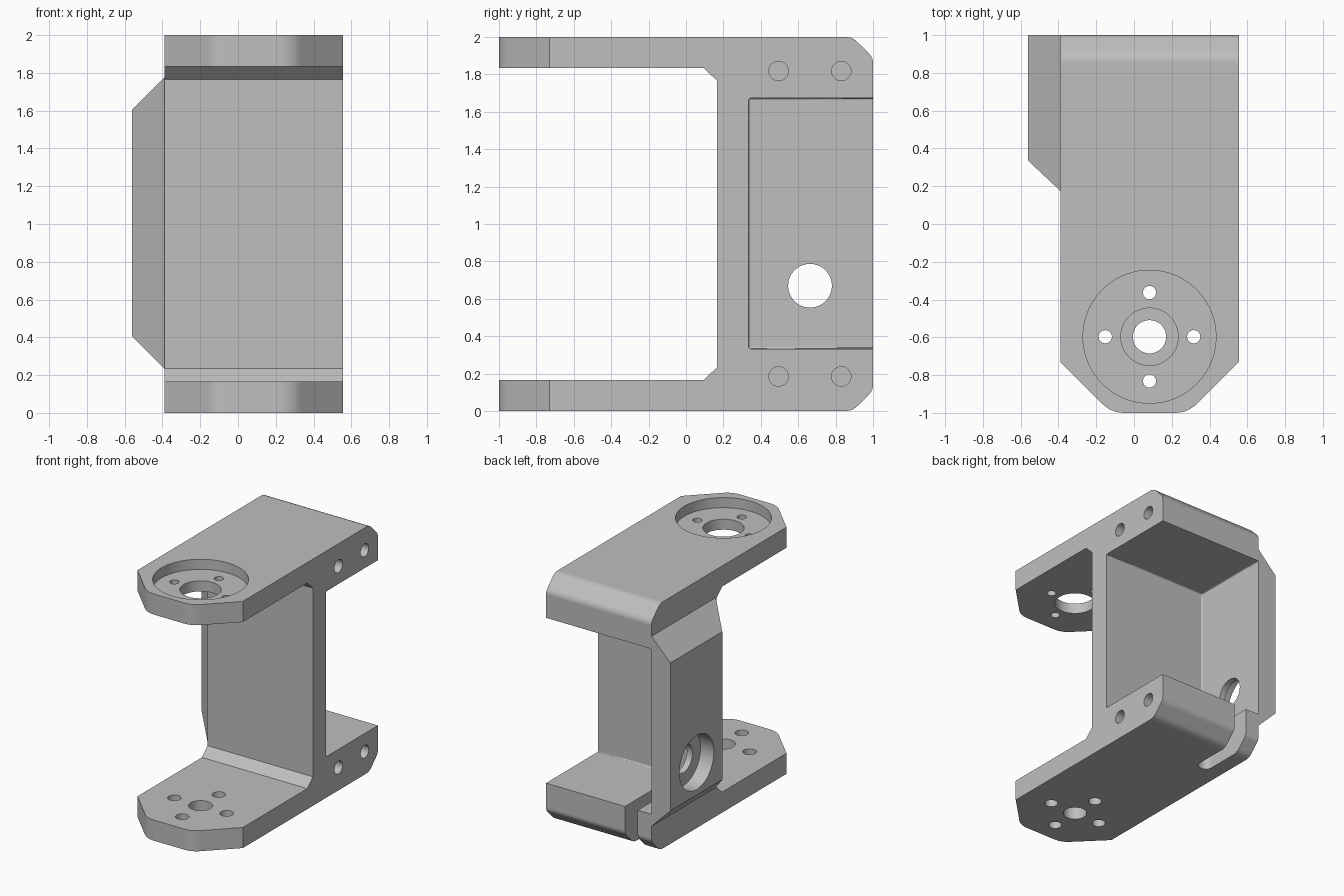
import bpy, bmesh
from math import radians
from mathutils import Vector, Matrix

old = bpy.data.objects.get("Cube")
if old:
    bpy.data.objects.remove(old, do_unlink=True)

X0, X1 = -0.39, 0.555          # sides of the main frame
WALL = -0.56                   # outer face of the side wall

grey = bpy.data.materials.new("light_grey")
grey.use_nodes = True
COLOUR = (0.52, 0.52, 0.52, 1)
grey.diffuse_color = COLOUR
grey.node_tree.nodes["Principled BSDF"].inputs["Base Color"].default_value = COLOUR


def finish(name, bm):
    bmesh.ops.recalc_face_normals(bm, faces=bm.faces)
    mesh = bpy.data.meshes.new(name)
    bm.to_mesh(mesh)
    bm.free()
    obj = bpy.data.objects.new(name, mesh)
    obj.data.materials.append(grey)
    bpy.context.collection.objects.link(obj)
    return obj


def rounded(points, steps=6):
    """Outline from (a, b, fillet length) entries."""
    out = []
    for i, (a, b, r) in enumerate(points):
        p = Vector((a, b))
        if not r:
            out.append(p)
            continue
        before = Vector(points[i - 1][:2])
        after = Vector(points[(i + 1) % len(points)][:2])
        s = p + (before - p).normalized() * r
        e = p + (after - p).normalized() * r
        for k in range(steps + 1):
            t = k / steps
            out.append(s * (1 - t) ** 2 + p * 2 * t * (1 - t) + e * t * t)
    return out


def prism(name, outline, axis, lo, hi):
    """Extrude an outline along x (outline in y, z) or z (outline in x, y)."""
    bm = bmesh.new()
    place = (lambda p: (lo, p.x, p.y)) if axis == "x" else (lambda p: (p.x, p.y, lo))
    face = bm.faces.new([bm.verts.new(place(p)) for p in outline])
    ext = bmesh.ops.extrude_face_region(bm, geom=[face])
    verts = [v for v in ext["geom"] if isinstance(v, bmesh.types.BMVert)]
    step = (hi - lo, 0, 0) if axis == "x" else (0, 0, hi - lo)
    bmesh.ops.translate(bm, verts=verts, vec=step)
    return finish(name, bm)


def drill(name, axis, a, b, radius, lo, hi, sides=48):
    """Cylinder along x at (y, z) or along z at (x, y)."""
    bm = bmesh.new()
    mid = (lo + hi) / 2
    if axis == "x":
        m = Matrix.Translation((mid, a, b)) @ Matrix.Rotation(radians(90), 4, "Y")
    else:
        m = Matrix.Translation((a, b, mid))
    bmesh.ops.create_cone(bm, cap_ends=True, segments=sides, radius1=radius,
                          radius2=radius, depth=hi - lo, matrix=m)
    return finish(name, bm)


def combine(target, tool, operation="DIFFERENCE"):
    mod = target.modifiers.new("combine", "BOOLEAN")
    mod.operation = operation
    mod.solver = "EXACT"
    mod.object = tool
    bpy.context.view_layer.objects.active = target
    bpy.ops.object.modifier_apply(modifier=mod.name)
    bpy.data.objects.remove(tool, do_unlink=True)


# C-shaped side profile, mirrored about mid height
lower = [(-1.1, 0.167, 0), (-1.1, 0, 0), (0.89, 0, 0.04), (1, 0.11, 0.03)]
inner = [(0.167, 0.235, 0), (0.095, 0.167, 0)]
flip = lambda pts: [(y, 2 - z, r) for y, z, r in reversed(pts)]
bracket = prism("bracket", rounded(lower + flip(lower) + flip(inner) + inner),
                "x", X0 - 0.2, X1 + 0.2)

# Plan outline trims the arm tips
plan = [(X0, 1.1, 0), (X0, -0.73, 0), (-0.12, -1, 0.07),
        (0.285, -1, 0.07), (X1, -0.73, 0), (X1, 1.1, 0)]
combine(bracket, prism("plan", rounded(plan), "z", -0.1, 2.1), "INTERSECT")

# Tapered side wall
bm = bmesh.new()
for x, y, z in ((X0 + 0.05, 0.175, 0.235), (X0, 0.175, 0.235), (WALL, 0.335, 0.405)):
    for yy in (y, 1):
        for zz in (z, 2.01 - z):
            bm.verts.new((x, yy, zz))
bmesh.ops.convex_hull(bm, input=bm.verts)
bmesh.ops.dissolve_limit(bm, angle_limit=0.01, verts=bm.verts, edges=bm.edges)
combine(bracket, finish("side_wall", bm), "UNION")

# Rear pocket, open at the back and one side, with softened corners
bm = bmesh.new()
bmesh.ops.create_cube(bm, size=1)
low, high = Vector((X0, 0.335, 0.333)), Vector((0.8, 1.3, 1.673))
for v in bm.verts:
    v.co = [l + (h - l) * (c + 0.5) for l, h, c in zip(low, high, v.co)]
bmesh.ops.bevel(bm, geom=bm.edges[:], offset=0.012, segments=3,
                profile=0.5, affect="EDGES")
combine(bracket, finish("pocket", bm))

# Cable hole through the side wall with a wide outer counterbore
combine(bracket, drill("cable_hole", "x", 0.663, 0.67, 0.117, -0.7, -0.3))
combine(bracket, drill("cable_recess", "x", 0.663, 0.67, 0.22, -0.7, WALL + 0.12))

# Blind fixing holes in the open side
for y in (0.495, 0.83):
    for z in (0.185, 1.818):
        combine(bracket, drill("fixing_hole", "x", y, z, 0.052, 0.15, 0.7, 32))

# Arm bores: recessed disc seat on top, smaller pattern below
CX, CY = 0.082, -0.597
combine(bracket, drill("disc_seat", "z", CX, CY, 0.352, 1.918, 2.1, 72))
for bore, small, lo, hi in ((0.152, 0.035, 1.7, 2.1), (0.088, 0.05, -0.1, 0.3)):
    combine(bracket, drill("bore", "z", CX, CY, bore, lo, hi))
    for dx, dy in ((1, 0), (-1, 0), (0, 1), (0, -1)):
        combine(bracket, drill("bolt_hole", "z", CX + dx * 0.234, CY + dy * 0.234,
                               small, lo, hi, 32))

# Cable slot through the lower rear edge
SX, SR = -0.21, 0.057
slot = [(SX - SR, 1.2, 0), (SX - SR, 0.54, SR), (SX + SR, 0.54, SR), (SX + SR, 1.2, 0)]
slot_outline = rounded(slot, 8)
slot_outline = [p for i, p in enumerate(slot_outline)
                if (p - slot_outline[i - 1]).length > 0.0001]
combine(bracket, prism("slot", slot_outline, "z", -0.1, 0.5))

# Smooth rounds, crisp edges
bpy.ops.object.select_all(action="DESELECT")
bracket.select_set(True)
bpy.context.view_layer.objects.active = bracket
bpy.ops.object.shade_smooth_by_angle(angle=radians(30))
weighted = bracket.modifiers.new("even_shading", "WEIGHTED_NORMAL")
weighted.keep_sharp = True
